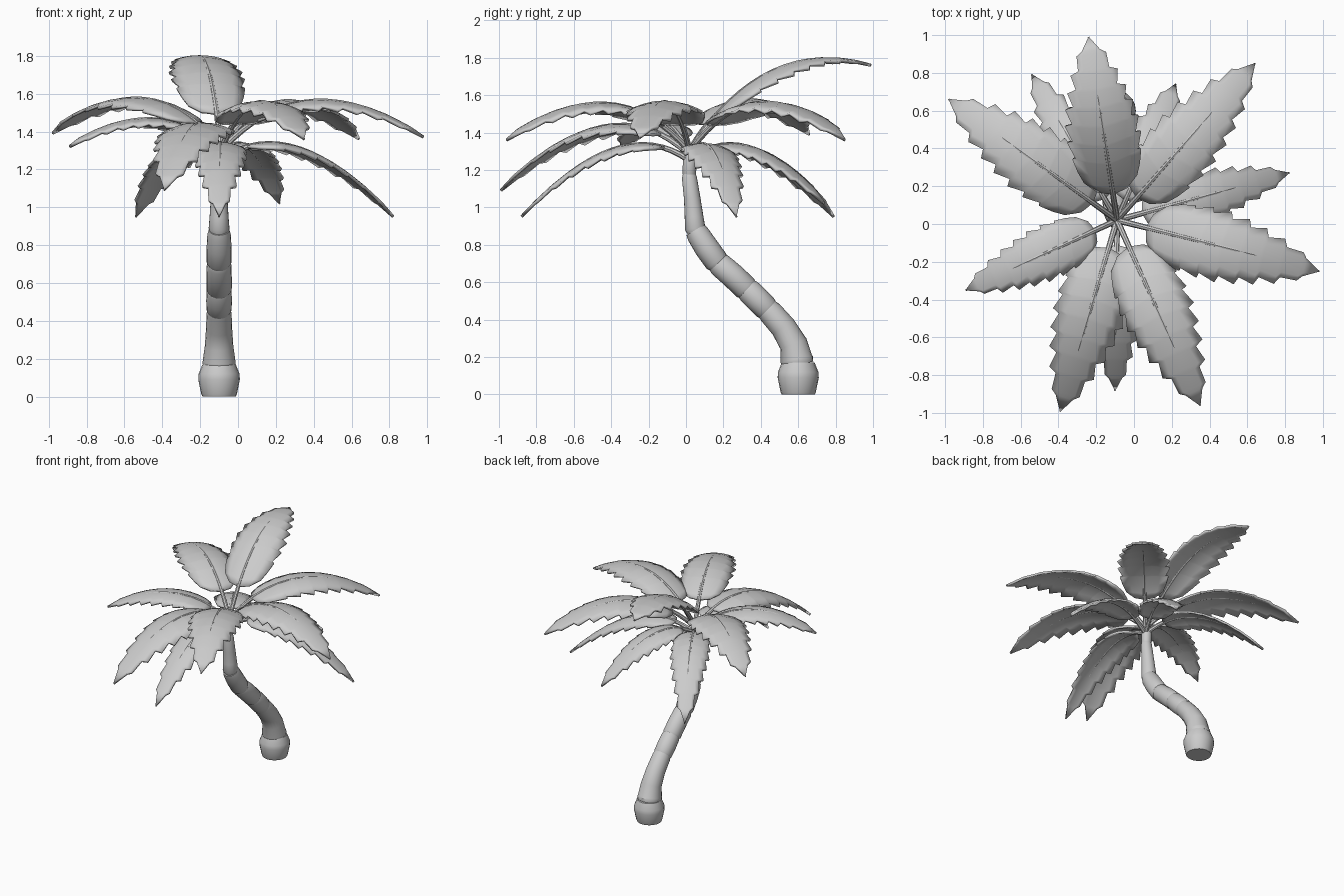
import bpy, bmesh, math
from mathutils import Vector

if "Cube" in bpy.data.objects:
    bpy.data.objects.remove(bpy.data.objects["Cube"])

CROWN = Vector((-0.09, 0.02, 0))


def finish(name, bm, thickness=0):
    bmesh.ops.recalc_face_normals(bm, faces=bm.faces)
    me = bpy.data.meshes.new(name)
    bm.to_mesh(me)
    bm.free()
    ob = bpy.data.objects.new(name, me)
    bpy.context.collection.objects.link(ob)
    bpy.ops.object.select_all(action='DESELECT')
    ob.select_set(True)
    bpy.context.view_layer.objects.active = ob
    bpy.ops.object.shade_smooth_by_angle(angle=math.radians(35))
    if thickness:
        m = ob.modifiers.new("thickness", 'SOLIDIFY')
        m.thickness = thickness
        m.offset = 0
    return ob


def tangent(path, i):
    return (path[min(i + 1, len(path) - 1)] - path[max(i - 1, 0)]).normalized()


def tube(name, path, radii, side, sides):
    bm = bmesh.new()
    rings = []
    for i, p in enumerate(path):
        up = tangent(path, i).cross(side).normalized()
        rings.append([bm.verts.new(p + radii[i] * (side * math.cos(a) + up * math.sin(a)))
                      for a in (2 * math.pi * k / sides for k in range(sides))])
    for a, b in zip(rings, rings[1:]):
        for k in range(sides):
            n = (k + 1) % sides
            bm.faces.new((a[k], a[n], b[n], b[k]))
    bm.faces.new(rings[0])
    bm.faces.new(rings[-1])
    return finish(name, bm)


# Trunk: stacked sections, each (y, z, radius) rings in the plane x = -0.1
sections = [
    [(.60, 0, .088), (.60, .012, .094), (.60, .09, .110), (.60, .12, .108), (.60, .17, .088)],
    [(.60, .16, .082), (.597, .175, .087), (.59, .19, .086), (.575, .27, .075),
     (.52, .36, .069), (.45, .44, .066), (.43, .46, .06)],
    [(.445, .447, .056), (.43, .46, .066), (.385, .505, .068), (.335, .555, .066), (.32, .57, .058)],
    [(.335, .555, .056), (.318, .57, .067), (.25, .635, .067), (.18, .695, .065), (.165, .71, .056)],
    [(.18, .695, .055), (.163, .712, .066), (.11, .785, .066), (.065, .855, .062), (.05, .88, .055)],
    [(.06, .865, .048), (.048, .89, .055), (.043, .95, .05), (.033, 1.05, .044), (.018, 1.16, .04), (.017, 1.18, .034)],
    [(.018, 1.165, .03), (.018, 1.18, .036), (.02, 1.25, .037), (.02, 1.31, .03)],
]
for n, s in enumerate(sections):
    tube(f"trunk_section_{n + 1}", [Vector((-0.1, y, z)) for y, z, r in s],
         [r for y, z, r in s], Vector((1, 0, 0)), 20)

# Blade outline: (fraction of blade length, half width), sawtooth edge
outline = [(0, .4), (.05, .72), (.12, .84), (.21, .93), (.22, .84), (.33, 1.0), (.345, .85),
           (.45, 1.0), (.47, .80), (.57, .92), (.59, .70), (.68, .80), (.70, .56),
           (.79, .64), (.81, .42), (.90, .40), (.92, .25), (1, 0)]
COLS = [-1, -.66, -.33, 0, .33, .66, 1]


def frond(n, x, y, z, start_z, ctrl_z, width):
    d = Vector((x, y, 0)) - CROWN
    side = Vector((-d.y, d.x, 0)).normalized()
    p0 = CROWN + Vector((0, 0, start_z))
    p1 = CROWN + d * .42 + Vector((0, 0, ctrl_z))
    p2 = Vector((x, y, z))

    def at(t):
        return p0 * (1 - t) ** 2 + p1 * 2 * t * (1 - t) + p2 * t * t

    def up_at(t):
        return (p1 - p0).lerp(p2 - p1, t).cross(side).normalized()

    # Blade, arched across its width, with teeth swept toward the tip
    bm = bmesh.new()
    rows = []
    for s, w in outline:
        row = []
        for c in COLS:
            t = min(1, .17 + .83 * (s + .05 * abs(c) * w * (1 - s)))
            row.append(bm.verts.new(at(t) + side * c * w * width
                                    - up_at(t) * .27 * width * (c * w) ** 2))
        rows.append(row)
    for a, b in zip(rows, rows[1:]):
        for k in range(len(COLS) - 1):
            bm.faces.new((a[k], a[k + 1], b[k + 1], b[k]))
    bmesh.ops.remove_doubles(bm, verts=bm.verts, dist=1e-5)
    finish(f"frond_blade_{n}", bm, .016)

    # Stem and midrib
    ts = [i / 16 for i in range(17)]
    tube(f"frond_stem_{n}", [at(t) for t in ts], [.017 - .012 * t for t in ts], side, 8)


# Fronds: tip x, y, z, start height, arch control height, half width
fronds = [
    (-.24, .99, 1.76, 1.30, 1.93, .195),
    (.64, .85, 1.36, 1.30, 1.79, .185),
    (.98, -.25, 1.37, 1.30, 1.79, .19),
    (.35, -.96, 1.36, 1.30, 1.78, .19),
    (-.98, .66, 1.39, 1.30, 1.80, .19),
    (-.39, -.99, 1.09, 1.28, 1.68, .19),
    (-.89, -.35, 1.32, 1.28, 1.63, .145),
    (.82, .27, .95, 1.25, 1.52, .14),
    (-.10, -.88, .95, 1.25, 1.52, .14),
    (-.54, .79, .95, 1.25, 1.52, .14),
    (.22, .74, 1.02, 1.25, 1.50, .14),
]
for i, f in enumerate(fronds):
    frond(i + 1, *f)
